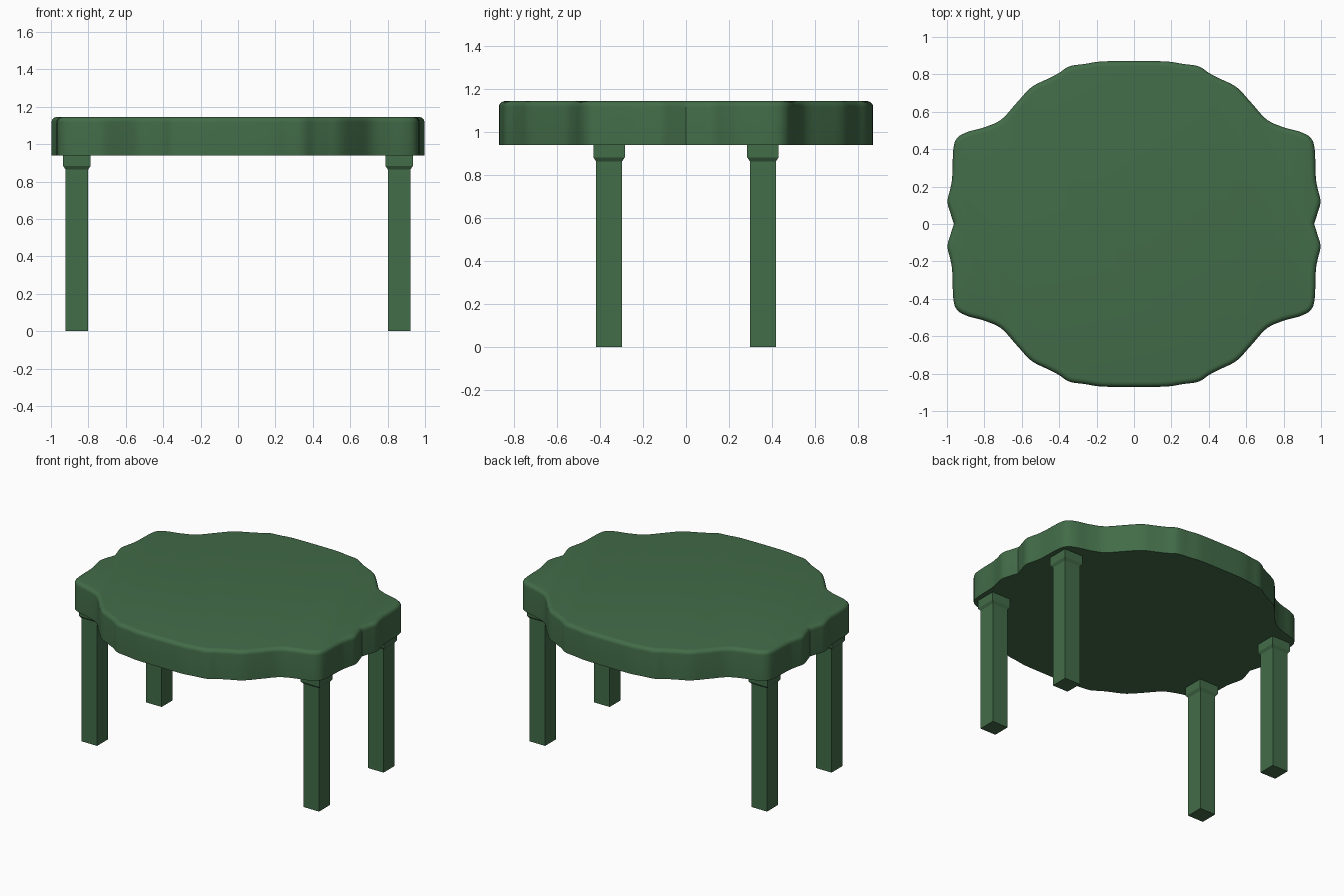
import bpy, bmesh, math
from mathutils import Vector

if "Cube" in bpy.data.objects:
    bpy.data.objects.remove(bpy.data.objects["Cube"])

green = bpy.data.materials.new("green_paint")
green.diffuse_color = (0.055, 0.15, 0.065, 1)
green.use_nodes = True
green.node_tree.nodes["Principled BSDF"].inputs["Base Color"].default_value = green.diffuse_color


def loft(name, rings):
    """Closed solid through a stack of equal-length rings, bottom to top."""
    bm = bmesh.new()
    loops = [[bm.verts.new(p) for p in ring] for ring in rings]
    n = len(loops[0])
    for a, b in zip(loops, loops[1:]):
        for i in range(n):
            j = (i + 1) % n
            bm.faces.new((a[i], a[j], b[j], b[i]))
    bm.faces.new(loops[0][::-1])
    bm.faces.new(loops[-1])
    bmesh.ops.recalc_face_normals(bm, faces=bm.faces)
    mesh = bpy.data.meshes.new(name)
    bm.to_mesh(mesh)
    bm.free()
    obj = bpy.data.objects.new(name, mesh)
    bpy.context.collection.objects.link(obj)
    mesh.materials.append(green)
    return obj


def smooth_curve(pts, steps):
    """Catmull-Rom samples from pts[1] to pts[-2]."""
    out = []
    for p0, p1, p2, p3 in zip(pts, pts[1:], pts[2:], pts[3:]):
        for s in range(steps):
            t = s / steps
            out.append(0.5 * (2 * p1 + (p2 - p0) * t + (2 * p0 - 5 * p1 + 4 * p2 - p3) * t * t
                              + (3 * p1 - p0 - 3 * p2 + p3) * t ** 3))
    return out + [pts[-2]]


# Scalloped outline: one quarter, from the side notch to the back middle
quarter = [Vector(p) for p in (
    (0.963, 0), (0.982, 0.06), (0.997, 0.12), (0.982, 0.19), (0.972, 0.25),
    (0.966, 0.40), (0.945, 0.46), (0.89, 0.492), (0.80, 0.517), (0.71, 0.558),
    (0.63, 0.645), (0.55, 0.73), (0.47, 0.772), (0.405, 0.805), (0.345, 0.843),
    (0.26, 0.856), (0.17, 0.869), (0, 0.871))]
q = smooth_curve([quarter[0]] + quarter + [Vector((-0.17, 0.869))], 5)
half = q + [Vector((-p.x, p.y)) for p in q[-2::-1]]
outline = half + [Vector((p.x, -p.y)) for p in half[-2:0:-1]]


def inset(d, z):
    ring = []
    for i, p in enumerate(outline):
        t = (outline[(i + 1) % len(outline)] - outline[i - 1]).normalized()
        ring.append((p.x - t.y * d, p.y + t.x * d, z))
    return ring


# Table top with a rounded upper rim
R, TOP = 0.028, 1.145
rings = [inset(0, 0.94)]
for k in range(6):
    a = k / 5 * math.pi / 2
    rings.append(inset(R * (1 - math.cos(a)), TOP - R + R * math.sin(a)))
top = loft("table_top", rings)
bpy.context.view_layer.objects.active = top
top.select_set(True)
bpy.ops.object.shade_smooth_by_angle(angle=math.radians(35))

# Four square legs with chamfered collars
profile = [(0.061, 0), (0.061, 0.865), (0.073, 0.883), (0.073, 0.94)]
for side, sx in (("left", -1), ("right", 1)):
    for end, sy in (("front", -1), ("back", 1)):
        loft(f"{end}_{side}_leg",
             [[(sx * 0.862 + i * h, sy * 0.358 + j * h, z)
               for i, j in ((-1, -1), (1, -1), (1, 1), (-1, 1))] for h, z in profile])
